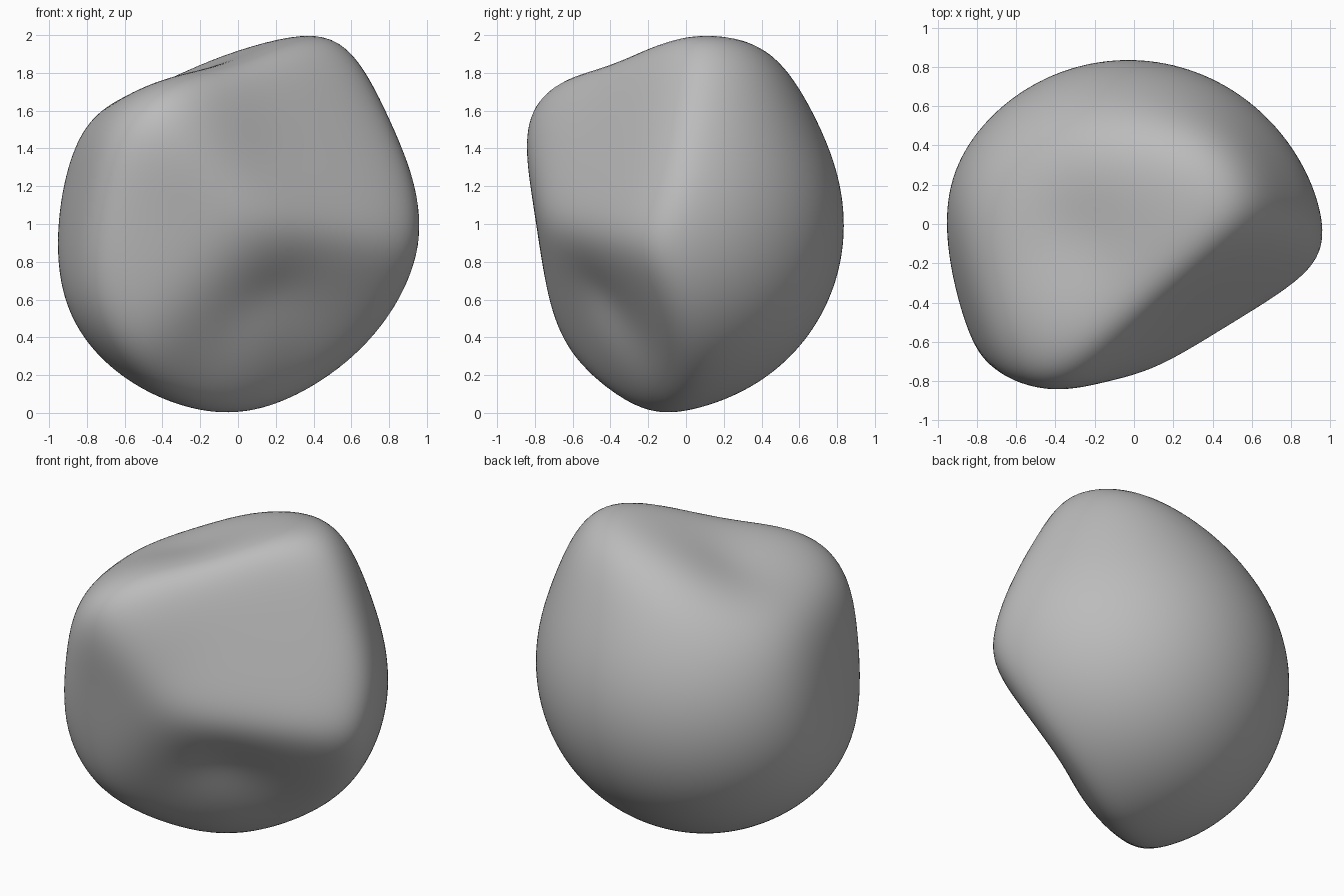
import bpy
import math
from mathutils import Vector

if "Cube" in bpy.data.objects:
    bpy.data.objects.remove(bpy.data.objects["Cube"], do_unlink=True)

# Stone material
stone = bpy.data.materials.new("grey_stone")
stone.use_nodes = True
colour = (0.5, 0.5, 0.5, 1)
stone.diffuse_color = colour
stone.node_tree.nodes["Principled BSDF"].inputs["Base Color"].default_value = colour

CORE = (-0.03, -0.15, 0.99)
ROUND_RADIUS = 0.985
SHARPNESS = 10

# Soft flat facets: outward direction and distance from the core
facets = [
    ((-0.3, -0.1, 0.95), 0.87),      # sloping top
    ((0.52, -0.77, 0.34), 0.58),     # upper front
    ((0.41, -0.765, -0.48), 0.55),   # lower front
    ((-0.93, -0.25, 0.15), 0.89),    # side
    ((0, -0.97, -0.12), 0.625),      # front shoulder
]

# Raised corners of the rounded body: direction, height, tightness
corners = [
    ((0.38, 0.3, 1), 0.21, 9),       # peak
    ((1, 0.05, 0.15), 0.02, 8),      # side ridge
]

# Final swellings and hollows: direction, amount, tightness
details = [
    ((-0.41, -0.56, 0.72), 0.06, 10),   # top front corner
    ((-0.17, 0.55, 0.87), 0.03, 15),    # back rim of the top
    ((0.15, -0.2, -0.9), 0.05, 14),     # bottom lip
    ((-0.25, 0.15, 0.75), -0.045, 12),  # top hollow
    ((0.3, -0.3, -0.52), -0.05, 5),     # front hollow
]


def swell(u, spots):
    return sum(amount * math.exp(tight * (u.dot(Vector(d).normalized()) - 1))
               for d, amount, tight in spots)


def surface_radius(u):
    """Smooth minimum of the rounded body and all the facets."""
    total = (ROUND_RADIUS + swell(u, corners)) ** -SHARPNESS
    for normal, distance in facets:
        total += (max(0, u.dot(Vector(normal))) / distance) ** SHARPNESS
    return total ** (-1 / SHARPNESS) + swell(u, details)


# Boulder body
bpy.ops.mesh.primitive_ico_sphere_add(subdivisions=6, radius=1, location=CORE)
boulder = bpy.context.object
boulder.name = "boulder"
for v in boulder.data.vertices:
    u = v.co.normalized()
    v.co = u * surface_radius(u)

boulder.data.materials.append(stone)
bpy.ops.object.shade_smooth()
